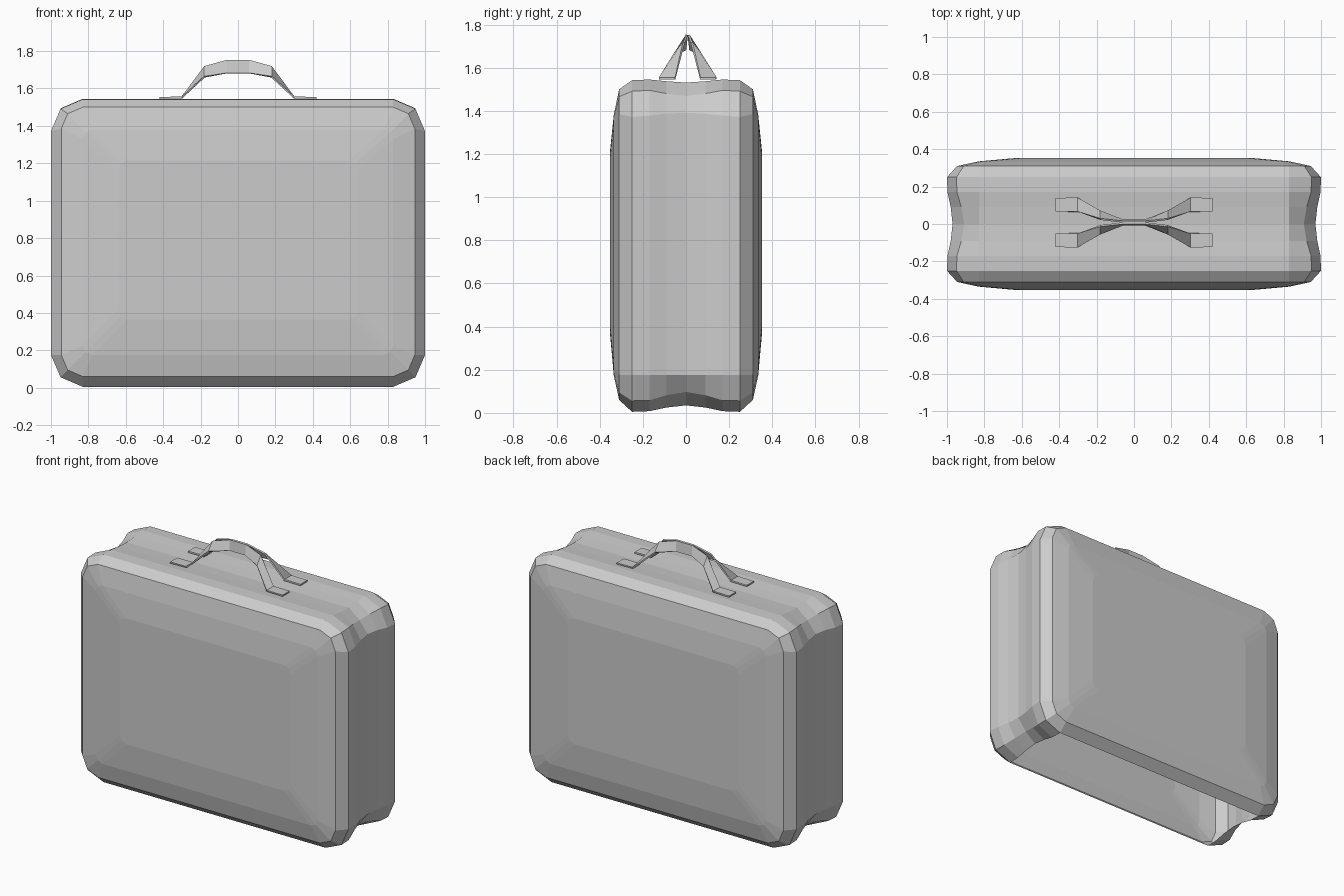
import bpy, bmesh

default = bpy.data.objects.get("Cube")
if default:
    bpy.data.objects.remove(default, do_unlink=True)

grey = bpy.data.materials.new("plain_grey")
grey.use_nodes = True
colour = (0.6, 0.6, 0.6, 1)
grey.diffuse_color = colour
grey.node_tree.nodes["Principled BSDF"].inputs["Base Color"].default_value = colour

HALF_WIDTH, HEIGHT = 1.0, 1.545


def make_object(name, bm):
    mesh = bpy.data.meshes.new(name)
    bm.to_mesh(mesh)
    bm.free()
    mesh.materials.append(grey)
    obj = bpy.data.objects.new(name, mesh)
    bpy.context.scene.collection.objects.link(obj)
    return obj


def outline(inset, top_inset, dent):
    """Rectangle in x and z with cut corners, starting at the lower left."""
    x, low, high = HALF_WIDTH - inset, 0.005 + inset, HEIGHT - top_inset
    c = max(0.05, 0.17 - inset)
    k = 0.3 * c + dent
    right_low = [(x - c, low), (x - k, low + k), (x, low + c)]
    right_high = [(x, high - c), (x - k, high - k), (x - c, high)]
    right = right_low + right_high
    return right + [(-px, pz) for px, pz in reversed(right)]


# Case: rings from the pinched middle out to the bulging panel
# (depth, side inset, top inset, extra corner dent)
half_rings = [
    (0.09, 0.02, 0.008, 0.012),
    (0.17, 0.003, 0.0, 0.0),
    (0.25, 0.0, 0.003, 0.0),
    (0.31, 0.055, 0.045, 0.0),
    (0.335, 0.17, 0.165, 0.0),
    (0.352, 0.36, 0.33, 0.0),
]
rings = [(-y, a, b, d) for y, a, b, d in reversed(half_rings)]
rings += [(0, 0.03, 0.014, 0.02)] + half_rings

bm = bmesh.new()
loops = []
for y, inset, top_inset, dent in rings:
    loops.append([bm.verts.new((x, y, z)) for x, z in outline(inset, top_inset, dent)])
count = len(loops[0])
open_faces = []
for a, b in zip(loops, loops[1:]):
    for i in range(count):
        j = (i + 1) % count
        face = bm.faces.new((a[i], a[j], b[j], b[i]))
        # The flat underside between the two rims is open
        if j == 0 and max(abs(a[i].co.y), abs(b[i].co.y)) < 0.26:
            open_faces.append(face)
bm.faces.new(loops[0])
bm.faces.new(list(reversed(loops[-1])))
bmesh.ops.recalc_face_normals(bm, faces=bm.faces)
bmesh.ops.delete(bm, geom=open_faces, context="FACES")
make_object("case_body", bm)

# Handle: two twisted straps that meet at the top
# each station: x, inner edge (y, z), outer edge (y, z)
half_strap = [
    (0.06, (0.004, 1.752), (0.012, 1.682)),
    (0.18, (0.018, 1.717), (0.062, 1.662)),
    (0.30, (0.058, 1.552), (0.132, 1.552)),
    (0.42, (0.058, 1.550), (0.132, 1.550)),
]
stations = [(-x, a, b) for x, a, b in reversed(half_strap)] + half_strap
for name, side in (("front_strap", -1), ("back_strap", 1)):
    bm = bmesh.new()
    pairs = []
    for x, inner, outer in stations:
        pairs.append([bm.verts.new((x, side * y + 0.008, z)) for y, z in (inner, outer)])
    for p, q in zip(pairs, pairs[1:]):
        bm.faces.new((p[0], p[1], q[1], q[0]))
    bmesh.ops.recalc_face_normals(bm, faces=bm.faces)
    strap = make_object(name, bm)
    thick = strap.modifiers.new("thickness", "SOLIDIFY")
    thick.thickness = 0.01
    thick.offset = 0
